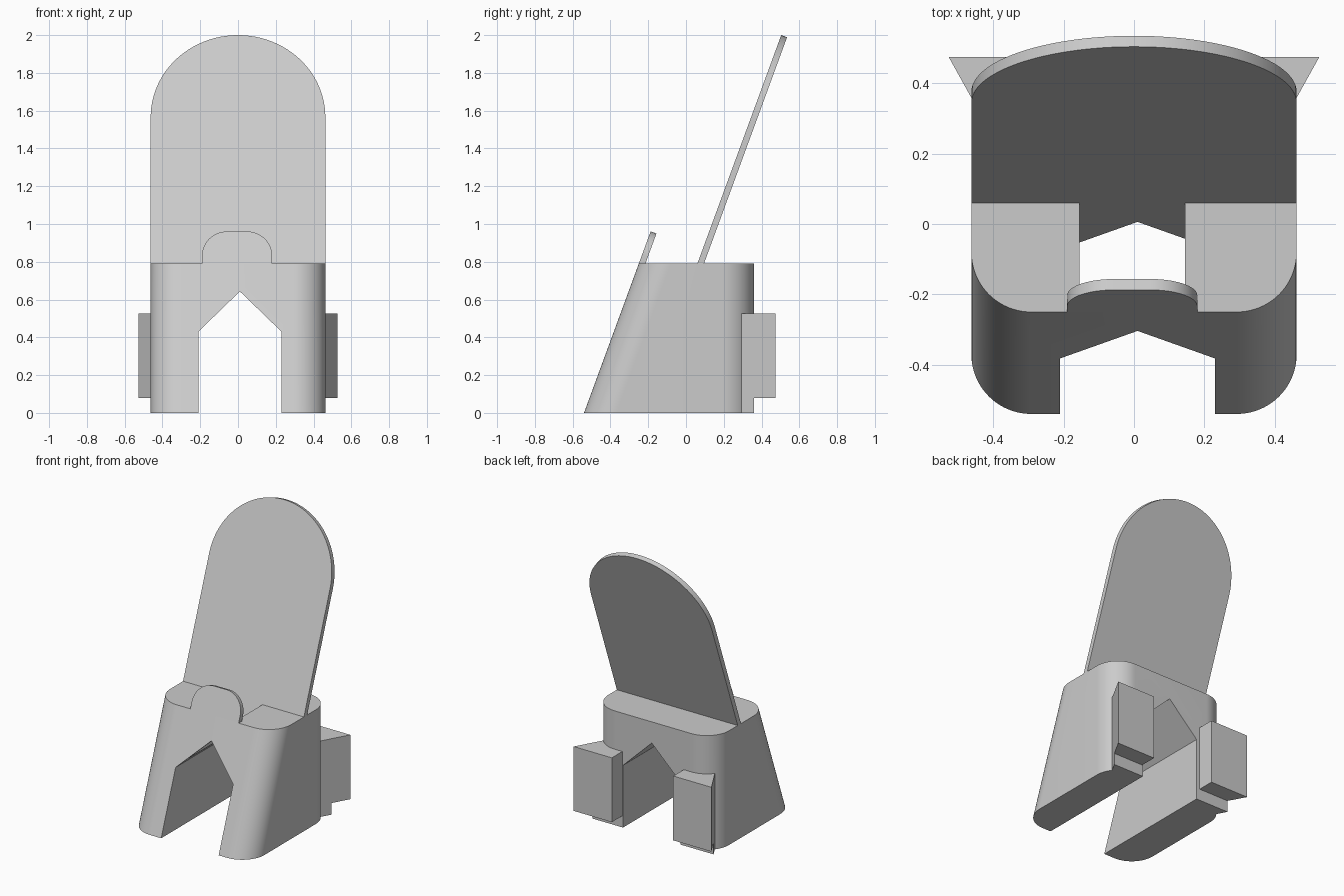
import bpy, bmesh, math
from mathutils import Vector

cube = bpy.data.objects.get("Cube")
if cube:
    bpy.data.objects.remove(cube, do_unlink=True)

HALF_W, TOP, BACK = 0.4625, 0.79, 0.36
FRONT_TOP, PANEL_Y = -0.25, 0.06
LEAN = 0.367              # y per unit of z on every slanted face
RADIUS = 0.17
NORMAL = Vector((0, 1, -LEAN)).normalized()

grey = bpy.data.materials.new("light grey")
grey.use_nodes = True
grey.diffuse_color = (0.6, 0.6, 0.6, 1)
grey.node_tree.nodes["Principled BSDF"].inputs["Base Color"].default_value = (0.6, 0.6, 0.6, 1)


def loft(name, ring_a, ring_b):
    """Solid between two matching outlines."""
    bm = bmesh.new()
    a = [bm.verts.new(p) for p in ring_a]
    b = [bm.verts.new(p) for p in ring_b]
    bm.faces.new(a)
    bm.faces.new(b)
    for i in range(len(a)):
        j = (i + 1) % len(a)
        bm.faces.new((a[i], a[j], b[j], b[i]))
    bmesh.ops.recalc_face_normals(bm, faces=bm.faces)
    mesh = bpy.data.meshes.new(name)
    bm.to_mesh(mesh)
    bm.free()
    mesh.materials.append(grey)
    obj = bpy.data.objects.new(name, mesh)
    bpy.context.collection.objects.link(obj)
    return obj


def prism(name, plan, z0, z1):
    return loft(name, [(x, y, z0) for x, y in plan], [(x, y, z1) for x, y in plan])


def arc(cx, cy, r, start, end, steps=20):
    angles = [math.radians(start + (end - start) * i / steps) for i in range(steps + 1)]
    return [(cx + r * math.cos(t), cy + r * math.sin(t)) for t in angles]


def lean_y(y, z):
    return y + LEAN * (z - TOP)


def leaning_panel(name, outline, y, thick):
    """Slab leaning back; outline is (x, distance along the slope)."""
    up = Vector((0, LEAN, 1)).normalized()
    front = [Vector((x, y, TOP)) + up * s for x, s in outline]
    return loft(name, front, [p + NORMAL * thick for p in front])


def combine(obj, other, operation):
    mod = obj.modifiers.new(operation, 'BOOLEAN')
    mod.operation, mod.solver, mod.object = operation, 'EXACT', other
    bpy.context.view_layer.update()
    result = bpy.data.meshes.new_from_object(
        obj.evaluated_get(bpy.context.evaluated_depsgraph_get()))
    obj.modifiers.clear()
    obj.data = result
    bpy.data.objects.remove(other, do_unlink=True)


def body_ring(z):
    inner = HALF_W - RADIUS
    fy, by = lean_y(FRONT_TOP, z) + RADIUS, BACK - RADIUS
    plan = (arc(inner, by, RADIUS, 0, 90) + arc(-inner, by, RADIUS, 90, 180)
            + arc(-inner, fy, RADIUS, 180, 270) + arc(inner, fy, RADIUS, 270, 360))
    return [(x, y, z) for x, y in plan]


# Base block with slanted rounded front
base = loft("base", body_ring(0), body_ring(TOP))

# Flared rear clips, stepped in at the foot
for side in (-1, 1):
    plan = [(0.527, 0.475), (0.235, 0.475), (0.235, 0.25), (0.402, 0.25)]
    combine(base, prism("clip", [(side * x, y) for x, y in plan], 0, 0.525), 'UNION')
heel = [(-1, BACK), (1, BACK), (1, 1), (-1, 1)]
combine(base, prism("heel_cutter", heel, -0.1, 0.08), 'DIFFERENCE')

# Pointed archway through the base
arch = [(-0.21, -0.1), (0.23, -0.1), (0.23, 0.43), (0.01, 0.643), (-0.21, 0.43)]
combine(base, loft("arch_cutter", [(x, -1, z) for x, z in arch],
                   [(x, 1, z) for x, z in arch]), 'DIFFERENCE')


# Slanted slot behind the front wall
def slot_ring(z):
    y0, y1 = lean_y(FRONT_TOP + 0.035, z), lean_y(PANEL_Y, z)
    return [(-0.155, y0, z), (0.145, y0, z), (0.145, y1, z), (-0.155, y1, z)]


combine(base, loft("slot_cutter", slot_ring(0.2), slot_ring(1)), 'DIFFERENCE')

# Tall back rest with a round top
length = (2 - TOP) * math.hypot(1, LEAN)
rest = arc(0, length - HALF_W, HALF_W, 0, 180, 48)
back_rest = leaning_panel("back_rest", [(-HALF_W, 0), (HALF_W, 0)] + rest, PANEL_Y, 0.033)

# Small rounded front lip
lip_r, lip_h = 0.135, 0.182
tab = (arc(0.185 - lip_r - 0.005, lip_h - lip_r, lip_r, 0, 90)
       + arc(lip_r - 0.19, lip_h - lip_r, lip_r, 90, 180))
front_lip = leaning_panel("front_lip", [(-0.19, 0), (0.18, 0)] + tab, FRONT_TOP, 0.033)

# Smooth the rounded surfaces, keep hard edges
bpy.ops.object.select_all(action='DESELECT')
for obj in (base, back_rest, front_lip):
    obj.select_set(True)
    bpy.context.view_layer.objects.active = obj
bpy.ops.object.shade_smooth_by_angle(angle=math.radians(30))
